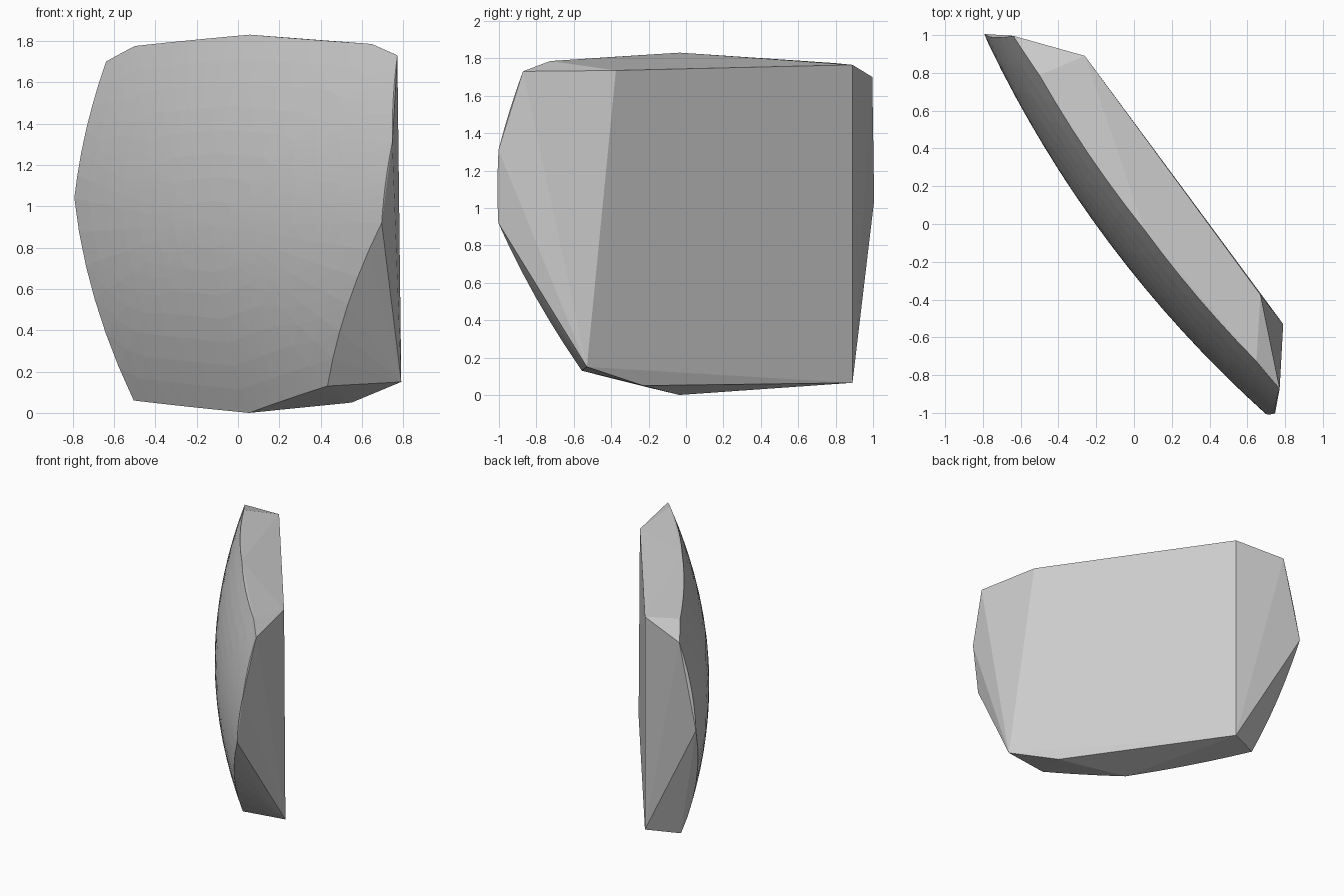
import bpy, bmesh
from mathutils import Vector

if "Cube" in bpy.data.objects:
    bpy.data.objects.remove(bpy.data.objects["Cube"])

# Outline of the bulged front: s runs along the slab, z is height
outline = [(-1.28, 1.04), (-1.18, 1.70), (-0.93, 1.775), (0.06, 1.83), (0.97, 1.785),
           (1.16, 1.73), (1.25, 1.31), (1.22, 0.92), (0.706, 0.13), (0.06, 0.0),
           (-0.93, 0.06)]

# Corners of the flat back
back = [(-0.26, 0.89, 1.765), (-0.26, 0.89, 0.065), (0.67, -0.375, 1.735),
        (0.79, -0.53, 0.15), (0.55, -0.23, 0.05)]


def front_point(s, z):
    """Point on the shallow dome, in the slab's slanted frame."""
    d = 0.165 - 0.08 * s * s - 0.225 * (z - 0.91) ** 2
    return Vector((0.6 * s - 0.8 * d, -0.8 * s - 0.6 * d, z))


# Sample the dome in rings that shrink towards its middle
STEPS, RINGS = 6, 8
centre = Vector((0.0, 0.91))
points = [front_point(*centre)]
for i, a in enumerate(outline):
    a, b = Vector(a), Vector(outline[(i + 1) % len(outline)])
    for j in range(STEPS):
        p = a.lerp(b, j / STEPS)
        for r in range(1, RINGS + 1):
            points.append(front_point(*centre.lerp(p, r / RINGS)))

# Wrap dome and back corners in one convex chipped slab
bm = bmesh.new()
for p in points + back:
    bm.verts.new(p)
hull = bmesh.ops.convex_hull(bm, input=bm.verts)
loose = [v for v in bm.verts if not v.link_faces]
bmesh.ops.delete(bm, geom=loose, context='VERTS')
bmesh.ops.recalc_face_normals(bm, faces=bm.faces)

mesh = bpy.data.meshes.new("stone_slab")
bm.to_mesh(mesh)
bm.free()
slab = bpy.data.objects.new("stone_slab", mesh)
bpy.context.collection.objects.link(slab)
